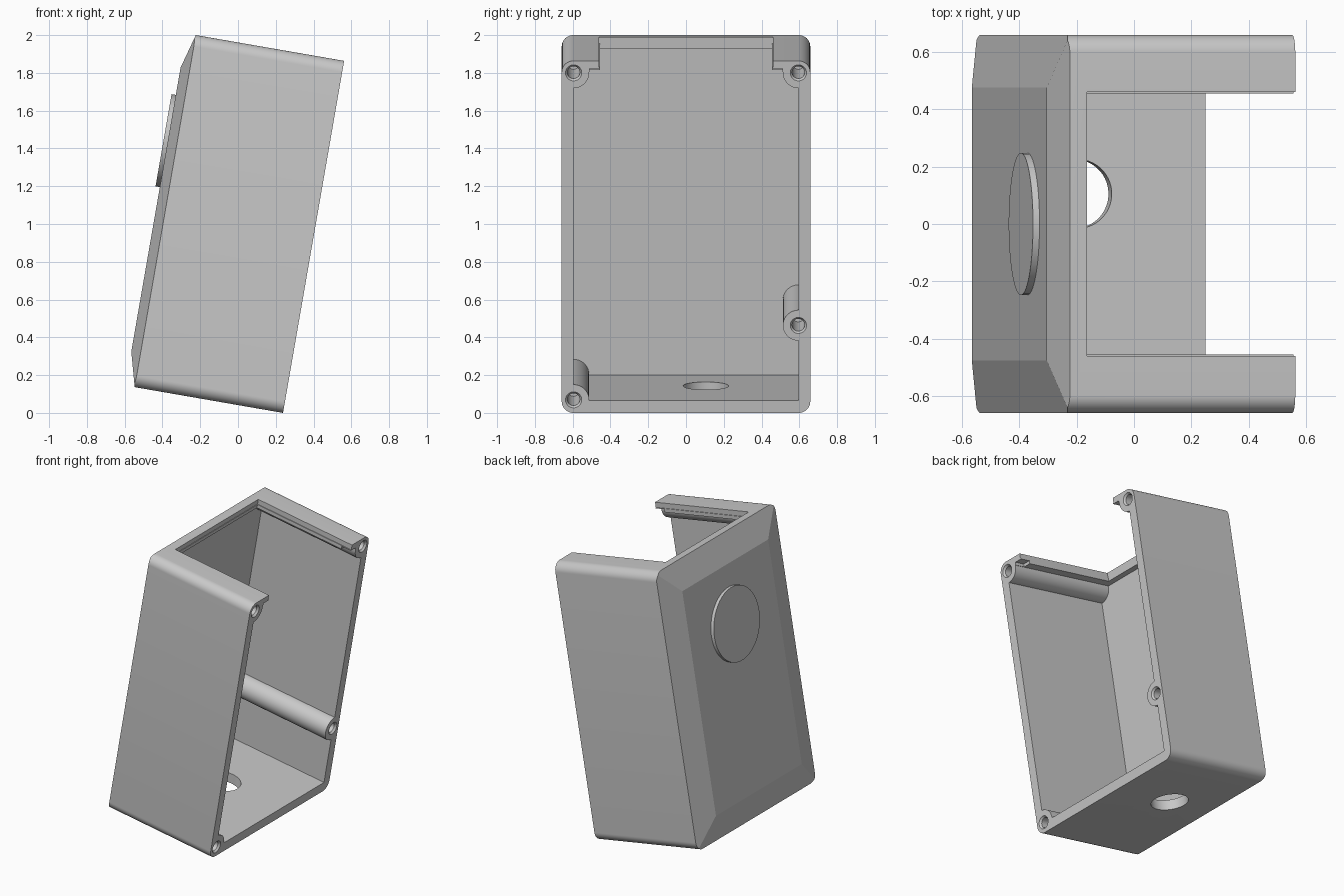
import bpy, bmesh, math
from mathutils import Matrix, Vector

if "Cube" in bpy.data.objects:
    bpy.data.objects.remove(bpy.data.objects["Cube"], do_unlink=True)

# Local frame: x = depth (0 at back rim), y = width, z = height; tilted at the end
DEPTH, HALF, HEIGHT = 0.797, 0.658, 1.8916
WALL, BOSS_R = 0.063, 0.082
TILT = Matrix.Translation((-0.547, 0, 0.1363)) @ Matrix.Rotation(math.radians(9.85), 4, 'Y')

grey = bpy.data.materials.new("grey plastic")
grey.use_nodes = True
colour = (0.58, 0.58, 0.58, 1)
grey.diffuse_color = colour
grey.node_tree.nodes["Principled BSDF"].inputs["Base Color"].default_value = colour


def make(name, bm):
    bmesh.ops.recalc_face_normals(bm, faces=bm.faces)
    mesh = bpy.data.meshes.new(name)
    bm.to_mesh(mesh)
    bm.free()
    mesh.materials.append(grey)
    ob = bpy.data.objects.new(name, mesh)
    bpy.context.collection.objects.link(ob)
    return ob


def box(name, low, high):
    low, high = Vector(low), Vector(high)
    bm = bmesh.new()
    bmesh.ops.create_cube(bm, size=1)
    for v in bm.verts:
        v.co = (low + high) / 2 + v.co * (high - low)
    return make(name, bm)


def rod(name, start, end, r1, r2=None):
    start, end = Vector(start), Vector(end)
    axis = end - start
    bm = bmesh.new()
    bmesh.ops.create_cone(bm, cap_ends=True, segments=48, radius1=r1,
                          radius2=r2 or r1, depth=axis.length)
    turn = axis.to_track_quat('Z', 'Y').to_matrix().to_4x4()
    half_step = Matrix.Rotation(math.pi / 48, 4, 'Z')
    bm.transform(Matrix.Translation((start + end) / 2) @ turn @ half_step)
    return make(name, bm)


def volume(mesh):
    bm = bmesh.new()
    bm.from_mesh(mesh)
    closed = all(e.is_manifold for e in bm.edges)
    size = bm.calc_volume()
    bm.free()
    return size if closed else 0


def cut(target, cutter):
    """Subtract the cutter; a solver's result counts only if closed and smaller."""
    before = volume(target.data)
    mod = target.modifiers.new("cut", 'BOOLEAN')
    mod.operation, mod.object = 'DIFFERENCE', cutter
    for solver in ('MANIFOLD', 'EXACT', 'FLOAT'):
        mod.solver = solver
        bpy.context.view_layer.update()
        graph = bpy.context.evaluated_depsgraph_get()
        result = bpy.data.meshes.new_from_object(target.evaluated_get(graph))
        if 0 < volume(result) < before - 1e-6:
            break
    target.modifiers.remove(mod)
    target.data = result
    bpy.data.objects.remove(cutter, do_unlink=True)


# Outer body: rounded tube whose back is trimmed by four shallow bevel planes
def outer_body():
    bm = bmesh.new()
    steps, r, inset, rise = 12, 0.062, 0.183, 0.05
    front, back, panel = [], [], []
    for i, (sy, sz) in enumerate([(1, 1), (-1, 1), (-1, -1), (1, -1)]):
        cy, cz = sy * (HALF - r), HEIGHT / 2 + sz * (HEIGHT / 2 - r)
        for k in range(steps + 1):
            t = math.pi / 2 * (i + k / steps)
            y, z = cy + r * math.cos(t), cz + r * math.sin(t)
            edge = min(HALF - abs(y), z, HEIGHT - z)
            front.append(bm.verts.new((DEPTH, y, z)))
            back.append(bm.verts.new((-rise * edge / inset, y, z)))
        panel.append(bm.verts.new((-rise, sy * (HALF - inset),
                                   HEIGHT / 2 + sz * (HEIGHT / 2 - inset))))
    bm.faces.new(front)
    bm.faces.new(panel)
    n = len(front)
    for j in range(n):
        k = (j + 1) % n
        bm.faces.new((front[j], front[k], back[k], back[j]))
    # Each bevel runs from the middle of one rounded corner to the next
    for p in range(4):
        first = p * (steps + 1) + steps // 2
        rim = [back[(first + s) % n] for s in range(steps + 2)]
        bm.faces.new(rim + [panel[(p + 1) % 4], panel[p]])
    return make("enclosure", bm)


enclosure = outer_body()

# Cavity, leaving the screw posts standing along the walls
inner = HALF - WALL
low, high = 0.067, HEIGHT - 0.06
posts = [(-inner, 0.07), (inner, 0.47), (-inner, 1.827), (inner, 1.827)]
cavity = box("cavity", (0.015, -inner, low), (1, inner, high))
for y, z in posts:
    cut(cavity, rod("post", (-0.1, y, z), (1.2, y, z), BOSS_R))
cut(enclosure, cavity)

# Opening in the top wall: slightly wider above, leaving a fine ledge below
cut(enclosure, box("top_opening", (0.063, -0.4545, high - 0.05), (1.1, 0.4545, 2)))
cut(enclosure, box("opening_ledge", (0.06, -0.4595, high + 0.025), (1.1, 0.4595, 2)))

# Lid recess under the front ends of the top wall
cut(enclosure, box("lid_recess", (DEPTH - 0.07, -0.51, high - 0.01), (1.1, 0.51, high + 0.02)))

# Cable hole in the floor
cut(enclosure, rod("cable_hole", (0.345, 0.105, -0.1), (0.345, 0.105, 0.15), 0.12))

# Screw holes with countersunk mouths
for y, z in posts:
    cut(enclosure, rod("screw_hole", (DEPTH - 0.3, y, z), (1, y, z), 0.033))
    cut(enclosure, rod("countersink", (DEPTH - 0.02, y, z), (DEPTH + 0.02, y, z), 0.028, 0.058))

# Round badge on the back panel
badge = rod("back_disc", (-0.03, 0, 1.314), (-0.073, 0, 1.314), 0.248)

for ob in (enclosure, badge):
    ob.data.transform(TILT)
    bpy.ops.object.select_all(action='DESELECT')
    ob.select_set(True)
    bpy.context.view_layer.objects.active = ob
    bpy.ops.object.shade_smooth_by_angle(angle=math.radians(12))
